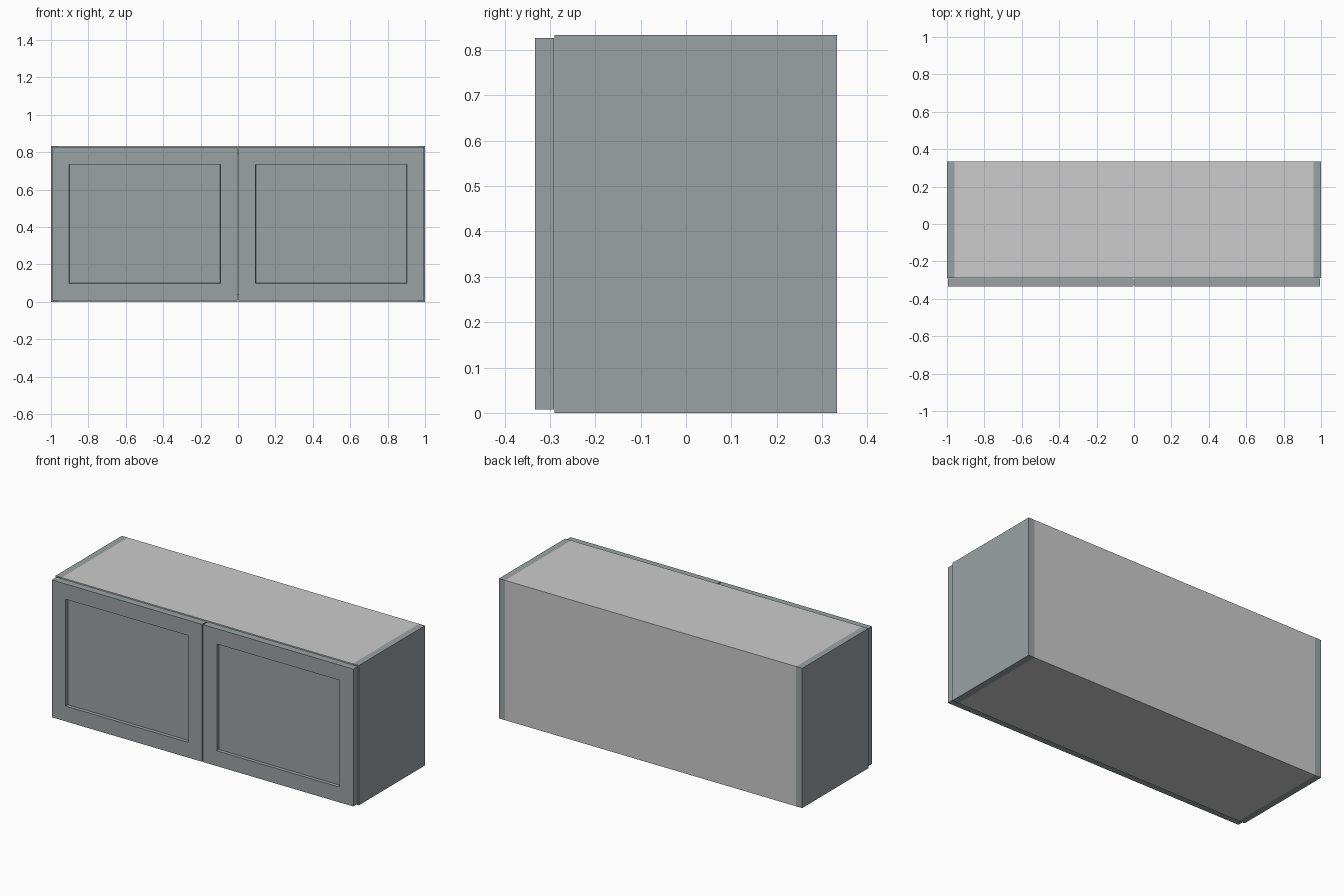
import bpy, bmesh

if "Cube" in bpy.data.objects:
    bpy.data.objects.remove(bpy.data.objects["Cube"])

W, D, H = 1.0, 0.3333, 0.8333   # half width, half depth, height
T = 0.04                        # board thickness
FRONT = -0.29                   # front edge of the carcass

paint = bpy.data.materials.new("grey_paint")
paint.diffuse_color = (0.33, 0.36, 0.37, 1)
paint.use_nodes = True
paint.node_tree.nodes["Principled BSDF"].inputs["Base Color"].default_value = paint.diffuse_color


def add_box(name, lo, hi, mat=None, recess=None):
    """Box from corner to corner; recess = (frame width, depth) sinks a panel in the -y face."""
    bm = bmesh.new()
    bmesh.ops.create_cube(bm, size=1)
    for v in bm.verts:
        v.co = [lo[i] + (v.co[i] + 0.5) * (hi[i] - lo[i]) for i in range(3)]
    if recess:
        bm.normal_update()
        face = min(bm.faces, key=lambda f: f.calc_center_median().y)
        bmesh.ops.inset_region(bm, faces=[face], thickness=recess[0])
        # a second, zero-width loop makes the straight wall of the recess
        bmesh.ops.inset_region(bm, faces=[face], thickness=0.002)
        for v in face.verts:
            v.co.y += recess[1]
    mesh = bpy.data.meshes.new(name)
    bm.to_mesh(mesh)
    bm.free()
    obj = bpy.data.objects.new(name, mesh)
    bpy.context.collection.objects.link(obj)
    if mat:
        mesh.materials.append(mat)
    return obj


# Painted side panels and framed doors, one of each per side
for side, s in (("left", -1), ("right", 1)):
    xs = sorted((s * W, s * (W - T)))
    add_box(f"{side}_side_panel", (xs[0], FRONT, 0), (xs[1], D, H), paint)
    xd = sorted((s * 0.003, s * 0.994))
    add_box(f"{side}_door", (xd[0], -D, 0.008), (xd[1], FRONT - 0.001, 0.827),
            paint, recess=(0.129, 0.018))

# Unpainted boards between the sides
inner = W - T
add_box("bottom_board", (-inner, FRONT, 0), (inner, D, T))
add_box("top_board", (-inner, FRONT, H - T), (inner, D, H))
add_box("back_board", (-inner, D - 0.03, T), (inner, D, H - T))
